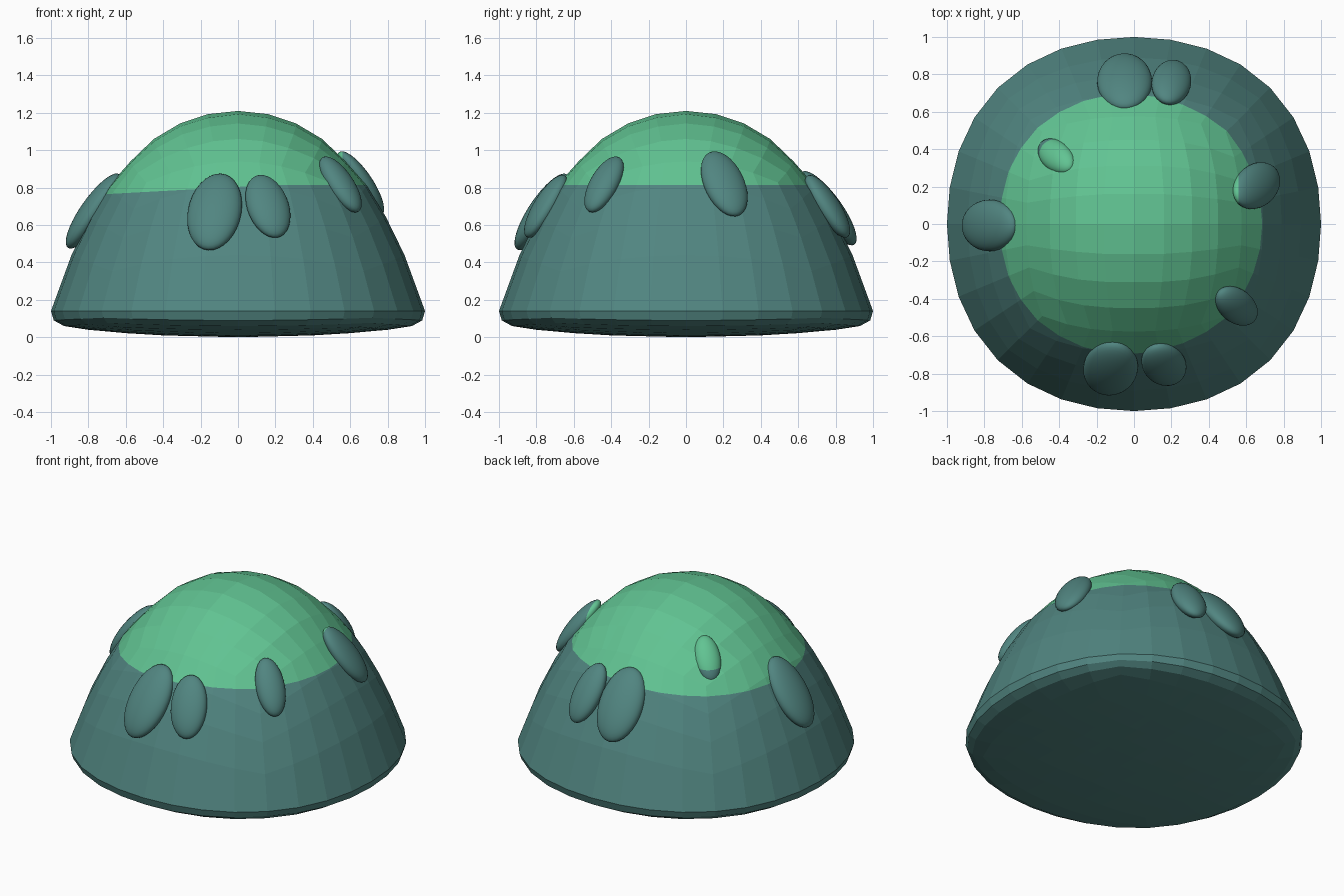
import bpy, bmesh
from math import tan, pi, atan2, hypot, degrees, radians, sin, cos
from mathutils import Vector, Matrix

if "Cube" in bpy.data.objects:
    bpy.data.objects.remove(bpy.data.objects["Cube"])


def material(name, rgb):
    m = bpy.data.materials.new(name)
    m.diffuse_color = (*rgb, 1)
    m.use_nodes = True
    m.node_tree.nodes["Principled BSDF"].inputs["Base Color"].default_value = m.diffuse_color
    return m


TEAL = material("dull teal", (0.082, 0.235, 0.218))
GREEN = material("soft green", (0.12, 0.55, 0.29))


def finish(bm, name, is_green, smooth):
    bmesh.ops.recalc_face_normals(bm, faces=bm.faces)
    for f in bm.faces:
        f.material_index = 1 if is_green(f.calc_center_median()) else 0
        f.smooth = smooth
    me = bpy.data.meshes.new(name)
    bm.to_mesh(me)
    bm.free()
    me.materials.append(TEAL)
    me.materials.append(GREEN)
    ob = bpy.data.objects.new(name, me)
    bpy.context.collection.objects.link(ob)
    return ob


def cut(bm, co, no, keep=lambda f: True):
    faces = [f for f in bm.faces if keep(f)]
    edges = {e for f in faces for e in f.edges}
    verts = {v for f in faces for v in f.verts}
    bmesh.ops.bisect_plane(bm, geom=list(verts) + list(edges) + faces,
                           plane_co=co, plane_no=no, dist=1e-5)


# Body: gridded cube wrapped onto a dome profile (radius, height) per polar angle
PROFILE = [(0, 0, 1.21), (11.25, .16, 1.193), (22.5, .31, 1.143), (33.75, .45, 1.06),
           (45, .575, .94), (56.25, .69, .81), (67.5, .79, .645), (78.75, .89, .44),
           (90, 1, .14), (101.25, .985, .09), (112.5, .93, .06), (123.75, .8, .04),
           (135, .6, .022), (146.25, .4, .01), (180, 0, 0)]


def profile(angle):
    for (a0, r0, z0), (a1, r1, z1) in zip(PROFILE, PROFILE[1:]):
        if angle <= a1 + 1e-6:
            t = (angle - a0) / (a1 - a0)
            return r0 + (r1 - r0) * t, z0 + (z1 - z0) * t
    return 0, 0


bm = bmesh.new()
bmesh.ops.create_cube(bm, size=2)
bmesh.ops.subdivide_edges(bm, edges=bm.edges, cuts=7, use_grid_fill=True)
for v in bm.verts:
    x, y, z = (tan(c * pi / 4) for c in v.co)
    az = atan2(y, x)
    r, h = profile(degrees(atan2(hypot(x, y), z)))
    r *= 1 + 0.03 * sin(2 * az) ** 2          # slightly squarish plan
    v.co = (r * cos(az), r * sin(az), h)

# Painted cap edge: level on the right, dipping gently to the left
DIP = 0.055
cut(bm, (.2, 0, 0), (1, 0, 0))
cut(bm, (0, 0, .815), (0, 0, 1), lambda f: f.calc_center_median().x > .2)
cut(bm, (.2, 0, .815), (-DIP, 0, 1), lambda f: f.calc_center_median().x < .2)
finish(bm, "dome_body", lambda c: c.z > .815 + DIP * min(0, c.x - .2), False)


# Flattened oval lumps lying on the slope
def lump(name, centre, width, length, thick, slope, roll=0, plane=None):
    c = Vector(centre)
    out = Vector((c.x, c.y, 0)).normalized()
    s = radians(slope)
    up = -out * cos(s) + Vector((0, 0, sin(s)))
    side = Vector((-out.y, out.x, 0))
    normal = side.cross(up)
    basis = Matrix((side, up, normal)).transposed().to_4x4()
    bm = bmesh.new()
    bmesh.ops.create_uvsphere(bm, u_segments=32, v_segments=20, radius=1)
    bm.transform(Matrix.Translation(c) @ basis @ Matrix.Rotation(radians(roll), 4, 'Z')
                 @ Matrix.Diagonal((width, length, thick, 1)))
    green = lambda p: False
    if plane:
        co, no = Vector(plane[0]), Vector(plane[1])
        cut(bm, co, no)
        green = lambda p: (p - co).dot(no) > 0
    finish(bm, name, green, True)


lump("front_lump_large", (-.125, -.77, .67), .145, .243, .072, 56, -3)
lump("front_lump_small", (.16, -.75, .70), .115, .198, .062, 57, 8)
lump("front_right_lump", (.548, -.438, .817), .09, .186, .062, 51)
lump("right_lump", (.655, .205, .82), .115, .212, .062, 54, 8,
     ((.56, 0, 0), (-1, 0, 0)))
lump("back_lump_large", (-.05, .76, .69), .147, .24, .072, 54)
lump("back_lump_small", (.2, .757, .70), .105, .198, .062, 56)
lump("left_lump", (-.772, -.008, .675), .138, .24, .07, 55)
lump("back_left_lump", (-.415, .362, .945), .08, .15, .055, 46, 0,
     ((0, 0, .91), (0, 0, 1)))
